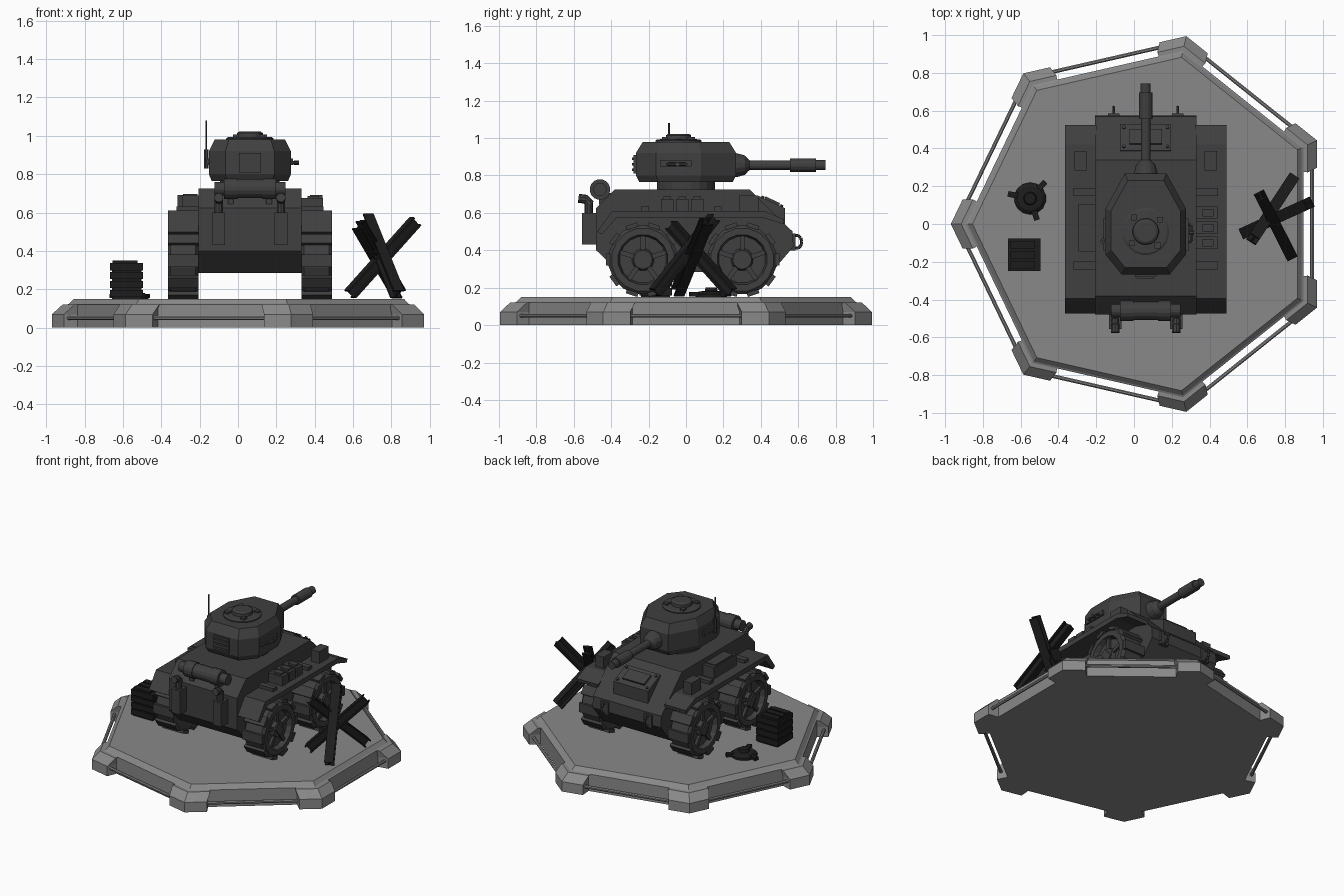
import bpy, bmesh, math
from mathutils import Vector, Matrix, Euler

if "Cube" in bpy.data.objects:
    bpy.data.objects.remove(bpy.data.objects["Cube"])

CX = 0.062            # tank centre line
parts = {}            # part name -> bmesh
mats = {}


def loft(name, rings, mat="tank"):
    """Skin a stack of equal-length point rings and cap both ends."""
    if name not in parts:
        parts[name] = (bmesh.new(), mat)
    bm = parts[name][0]
    vs = [[bm.verts.new(p) for p in r] for r in rings]
    n = len(vs[0])
    for a, b in zip(vs, vs[1:]):
        for i in range(n):
            j = (i + 1) % n
            bm.faces.new((a[i], a[j], b[j], b[i]))
    bm.faces.new(vs[0][::-1])
    bm.faces.new(vs[-1])


def box(name, c, s, mat="tank", rot=Matrix.Identity(3)):
    sq = ((-1, -1), (1, -1), (1, 1), (-1, 1))
    loft(name, [[Vector(c) + rot @ Vector((x * s[0] / 2, y * s[1] / 2, z * s[2] / 2))
                 for x, y in sq] for z in (-1, 1)], mat)


def prism_x(name, pts, x0, x1, mat="tank"):
    loft(name, [[(x, y, z) for y, z in pts] for x in (x0, x1)], mat)


def lathe(name, origin, axis, prof, n=16, mat="tank"):
    """Revolve (distance, radius) pairs about an axis."""
    q = Vector(axis).to_track_quat('Z', 'Y')
    loft(name, [[Vector(origin) + q @ Vector((r * math.cos(2 * math.pi * (i + .5) / n),
                                              r * math.sin(2 * math.pi * (i + .5) / n), d))
                 for i in range(n)] for d, r in prof], mat)


def rod(name, a, b, r, n=8, mat="tank"):
    d = Vector(b) - Vector(a)
    lathe(name, a, d, [(0, r), (d.length, r)], n, mat)


# heptagonal plinth
def hept(k, r, z=0):
    a = math.pi + k * 2 * math.pi / 7
    return Vector((0.05 + r * math.cos(a), r * math.sin(a), z))


loft("plinth", [[hept(k, r, z) for k in range(7)]
                for r, z in ((.94, 0), (.94, .12), (.93, .125), (.905, .15))], "stone")
for k in range(7):
    rings = []
    for ro, z in ((1.02, 0), (1.02, .07), (.965, .12)):
        ring = []
        for r, l in ((ro, .145), (.9, .11)):
            v = hept(k, r, z)
            e = [v + (hept(k + s, r, z) - v).normalized() * l for s in (-1, 1)]
            ring += [e[0], v, e[1]] if r == ro else [e[1], v, e[0]]
        rings.append(ring)
    loft("plinth_corner_blocks", rings, "stone")
    rod("plinth_rails", hept(k, .99, .05).lerp(hept(k + 1, .99, .05), .12),
        hept(k, .99, .05).lerp(hept(k + 1, .99, .05), .88), .011, 8, "stone")

# hull
prism_x("hull", [(-.48, .40), (-.48, .625), (-.38, .725), (.34, .725), (.57, .50),
                 (.575, .42), (.46, .285), (-.36, .285)], CX - .268, CX + .268)
# driver hatch wedge with frame and bolts
prism_x("driver_hatch", [(.37, .64), (.39, .69), (.53, .625), (.53, .53)], CX - .135, CX + .135)
tilt = Euler((math.atan2(-.065, .14), 0, 0)).to_matrix()
box("driver_hatch", (CX, .46, .661), (.17, .085, .02), rot=tilt)
for x in (-.115, .115):
    for y in (.41, .51):
        lathe("hatch_bolts", (CX + x, y, .68 - (y - .41) * .46), tilt.col[2], [(0, .009), (.01, .009)], 8)

# fenders, stowage, wheels and end fittings on both sides
for s in (-1, 1):
    def X(d):
        return CX + s * d
    prism_x("fenders", [(-.475, .50), (-.395, .61), (.42, .61), (.525, .565),
                        (.52, .54), (.41, .575), (-.37, .575), (-.45, .485)], X(.26), X(.428))
    box("fender_boxes", (X(.345), .335, .65), (.065, .105, .085))
    for y in (.17, -.22):
        box("fender_straps", (X(.325), y, .618), (.115, .042, .03))
    for y in (.245, -.275):            # wheel pair centres, pushed outward below
        cy = y + (.055 if y > 0 else .045)
        c = Vector((X(.348), cy, .35))
        lathe("wheels", c, (s, 0, 0), [(-.08, .165), (-.065, .187), (.065, .187), (.08, .17),
                                       (.08, .135), (.045, .125), (.045, .06), (.07, .05)], 16)
        for i in range(10):
            rot = Euler((2 * math.pi * (i + .5) / 10, 0, 0)).to_matrix()
            box("tyre_lugs", c + rot @ Vector((0, 0, .188)), (.158, .065, .022), rot=rot)
        for i in range(5):
            rot = Euler((2 * math.pi * i / 5, 0, 0)).to_matrix()
            box("wheel_spokes", c + Vector((s * .048, 0, 0)) + rot @ Vector((0, 0, .09)),
                (.03, .025, .08), rot=rot)
        box("wheel_hubs", c + Vector((s * .068, 0, 0)), (.02, .05, .09),
            rot=Euler((.7, 0, 0)).to_matrix())
    # exhausts at the tail
    box("exhaust_boxes", (X(.162), -.515, .515), (.066, .08, .17))
    rod("exhaust_pipes", (X(.162), -.52, .59), (X(.162), -.52, .665), .023, 10)
    rod("exhaust_pipes", (X(.162), -.51, .645), (X(.162), -.545, .68), .023, 10)
    rod("exhaust_pipes", (X(.162), -.53, .672), (X(.162), -.575, .678), .024, 10)
    # tow eyes on the nose
    box("tow_brackets", (X(.17), .57, .445), (.06, .03, .09))
    ring = [Vector((X(.17), .592 + .027 * math.cos(i * math.pi / 5),
                    .445 + .035 * math.sin(i * math.pi / 5))) for i in range(11)]
    for a, b in zip(ring, ring[1:]):
        rod("tow_eyes", a, b, .008, 6)

# side stowage: one long chest on the left, small tool boxes on the right
box("stowage_chest", (CX - .31, -.02, .645), (.09, .25, .09))
box("stowage_chest", (CX - .31, -.02, .692), (.075, .2, .01))
for y in (-.1, -.02, .06):
    box("tool_boxes", (CX + .325, y, .64), (.11, .066, .07))
    box("tool_boxes", (CX + .33, y, .68), (.06, .04, .015))

# fuel drum across the tail
lathe("fuel_drum", (CX - .185, -.46, .725), (1, 0, 0),
      [(0, .036), (.05, .036), (.05, .055), (.12, .055), (.12, .05), (.25, .05),
       (.25, .055), (.32, .055), (.32, .036), (.37, .036)], 16)
for x in (-.1, .1):
    box("drum_brackets", (CX + x, -.43, .675), (.03, .07, .06))

# turret with chamfered roof and floor
half = [(.11, .268), (.214, .08), (.214, -.16), (.127, -.268)]
outline = half + [(-x, y) for x, y in half[::-1]]
loft("turret", [[(CX + x * k, y * k, z) for x, y in outline]
                for k, z in ((.93, .765), (1, .80), (1, .92), (.86, .98))])
lathe("turret_ring", (CX, 0, .71), (0, 0, 1), [(0, .157), (.06, .157)], 20)
lathe("cupola", (CX, -.04, .965), (0, 0, 1),
      [(0, .125), (.022, .125), (.028, .115), (.03, .07), (.05, .068), (.058, .055)], 20)
for i in range(4):
    a = i * math.pi / 2 + .7
    box("cupola_blocks", (CX + .097 * math.cos(a), -.04 + .097 * math.sin(a), .998), (.03, .03, .016))

# turret fittings: rear louvre, side slots, grab handle, antenna
box("rear_louvre", (CX, -.268, .86), (.115, .025, .10))
for z in (.83, .86, .89):
    box("rear_louvre", (CX, -.282, z), (.09, .012, .012))
for s in (-1, 1):
    box("side_slots", (CX + s * .216, -.055, .865), (.02, .17, .032))
rail = [(.21, 0), (.24, -.005), (.243, -.09), (.21, -.10)]
for a, b in zip(rail, rail[1:]):
    rod("grab_handle", (CX + a[0], a[1], .86), (CX + b[0], b[1], .86), .009, 6)
rod("grab_handle", (CX + .23, -.045, .86), (CX + .255, -.045, .86), .012, 8)
rod("antenna", (-.165, -.09, .83), (-.165, -.09, .93), .013, 8)
rod("antenna", (-.165, -.09, .92), (-.165, -.09, 1.08), .005, 6)

# gun
lathe("gun", (CX, .22, .855), (0, 1, 0),
      [(0, .064), (.05, .064), (.095, .052), (.11, .035), (.12, .026), (.335, .026), (.335, .036),
       (.475, .036), (.475, .027), (.525, .027)], 14)

# tank-trap of three crossed H-beams
w, t = .03, .009
H = [(-w, -w), (w, -w), (w, -w + t), (t / 2, -w + t), (t / 2, w - t), (w, w - t),
     (w, w), (-w, w), (-w, w - t), (-t / 2, w - t), (-t / 2, -w + t), (-w, -w + t)]
for a, b in (((.585, -.045, .175), (.925, .11, .555)), ((.83, -.165, .175), (.67, .15, .575)),
             ((.84, .24, .175), (.63, -.08, .535))):
    q = (Vector(b) - Vector(a)).to_track_quat('Z', 'Y')
    loft("tank_trap", [[Vector(p) + q @ Vector((x, y, 0)) for x, y in H] for p in (a, b)], "prop")

# slatted crate
box("crate", (-.58, -.162, .24), (.155, .155, .18), "prop")
for z in (.178, .225, .272, .317):
    box("crate_slats", (-.58, -.162, z), (.172, .172, .038), "prop")
for y in (-.215, -.162, -.11):
    box("crate_lid", (-.59, y, .338), (.13, .04, .022), "prop")

# land mine with three fins
lathe("mine", (-.55, .135, .15), (0, 0, 1),
      [(0, .085), (.015, .085), (.03, .065), (.032, .035), (.05, .03)], 14, "prop")
for i in range(3):
    rot = Euler((0, 0, math.radians(48 + 120 * i))).to_matrix()
    box("mine_fins", Vector((-.55, .135, .165)) + rot @ Vector((.085, 0, 0)), (.07, .03, .022), "prop", rot)

# turn every part into an object
for name, g in (("stone", .25), ("tank", .05), ("prop", .012)):
    mats[name] = bpy.data.materials.new(name)
    mats[name].diffuse_color = (g, g, g, 1)
for name, (bm, mat) in parts.items():
    bmesh.ops.recalc_face_normals(bm, faces=bm.faces)
    me = bpy.data.meshes.new(name)
    bm.to_mesh(me)
    bm.free()
    me.materials.append(mats[mat])
    bpy.context.collection.objects.link(bpy.data.objects.new(name, me))

for m in bpy.data.materials:
    if m.users and not m.is_grease_pencil:
        m.use_nodes = True
        m.node_tree.nodes["Principled BSDF"].inputs["Base Color"].default_value = m.diffuse_color
